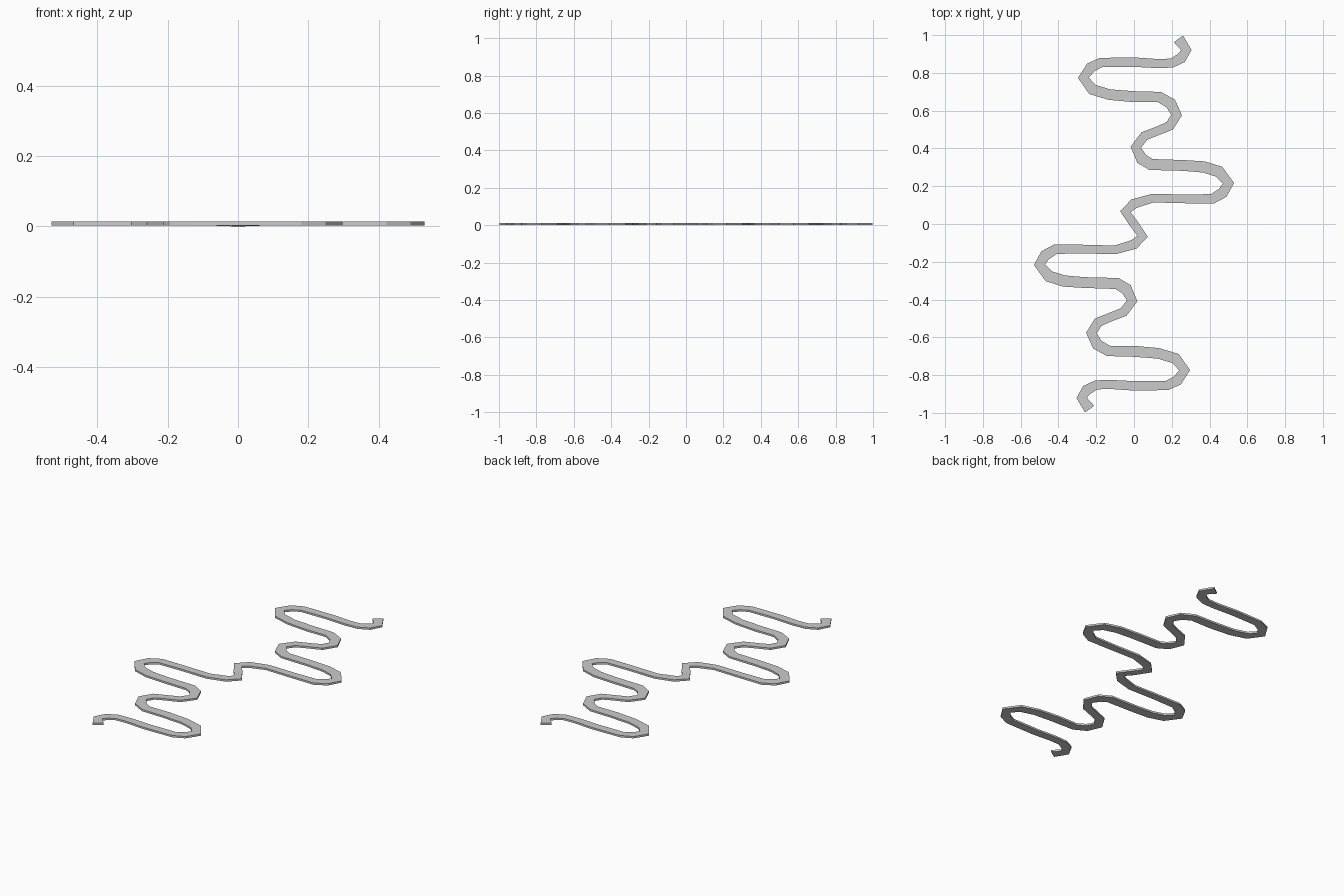
import bpy, bmesh
from mathutils import Vector

if "Cube" in bpy.data.objects:
    bpy.data.objects.remove(bpy.data.objects["Cube"])

# Centre line of the upper half with ribbon width: x, y, width
half = [
    (.235, .98, .060), (.277, .921, .055), (.25, .878, .056), (.20, .852, .049),
    (.13, .849, .048), (0, .857, .050), (-.175, .855, .050), (-.23, .828, .056),
    (-.268, .774, .058), (-.22, .712, .058), (-.13, .685, .056), (0, .674, .058),
    (.135, .672, .056), (.195, .638, .060), (.225, .577, .057), (.19, .52, .052),
    (.13, .495, .046), (.055, .466, .050), (.01, .407, .056), (.04, .345, .062),
    (.09, .315, .060), (.26, .31, .057), (.37, .302, .060), (.45, .277, .062),
    (.50, .215, .060), (.47, .165, .058), (.415, .133, .052), (.26, .133, .046),
    (.10, .137, .046), (0, .108, .052), (-.046, .065, .056),
]
# Half-turn symmetry gives the lower half
path = half + [(0, 0, .047)] + [(-x, -y, w) for x, y, w in reversed(half)]
pts = [Vector((x, y)) for x, y, w in path]

# Ribbon: rectangular section swept along the flat path
bm = bmesh.new()
rings = []
for i, (x, y, w) in enumerate(path):
    a, b = pts[max(i - 1, 0)], pts[min(i + 1, len(pts) - 1)]
    t = Vector((0, 0))
    if i > 0:
        t += (pts[i] - a).normalized()
    if i < len(pts) - 1:
        t += (b - pts[i]).normalized()
    t.normalize()
    n = Vector((-t.y, t.x)) * w / 2
    z = 0.0 if abs(y) < .02 else .002      # slight sag at the middle
    rings.append([bm.verts.new((x + s * n.x, y + s * n.y, z + h))
                  for s, h in ((1, 0), (-1, 0), (-1, .011), (1, .011))])
for r, q in zip(rings, rings[1:]):
    for k in range(4):
        m = (k + 1) % 4
        bm.faces.new((r[k], r[m], q[m], q[k]))
bm.faces.new(rings[0])
bm.faces.new(rings[-1])
bmesh.ops.recalc_face_normals(bm, faces=bm.faces)

mesh = bpy.data.meshes.new("winding_path")
bm.to_mesh(mesh)
bm.free()
bpy.context.collection.objects.link(bpy.data.objects.new("winding_path", mesh))
